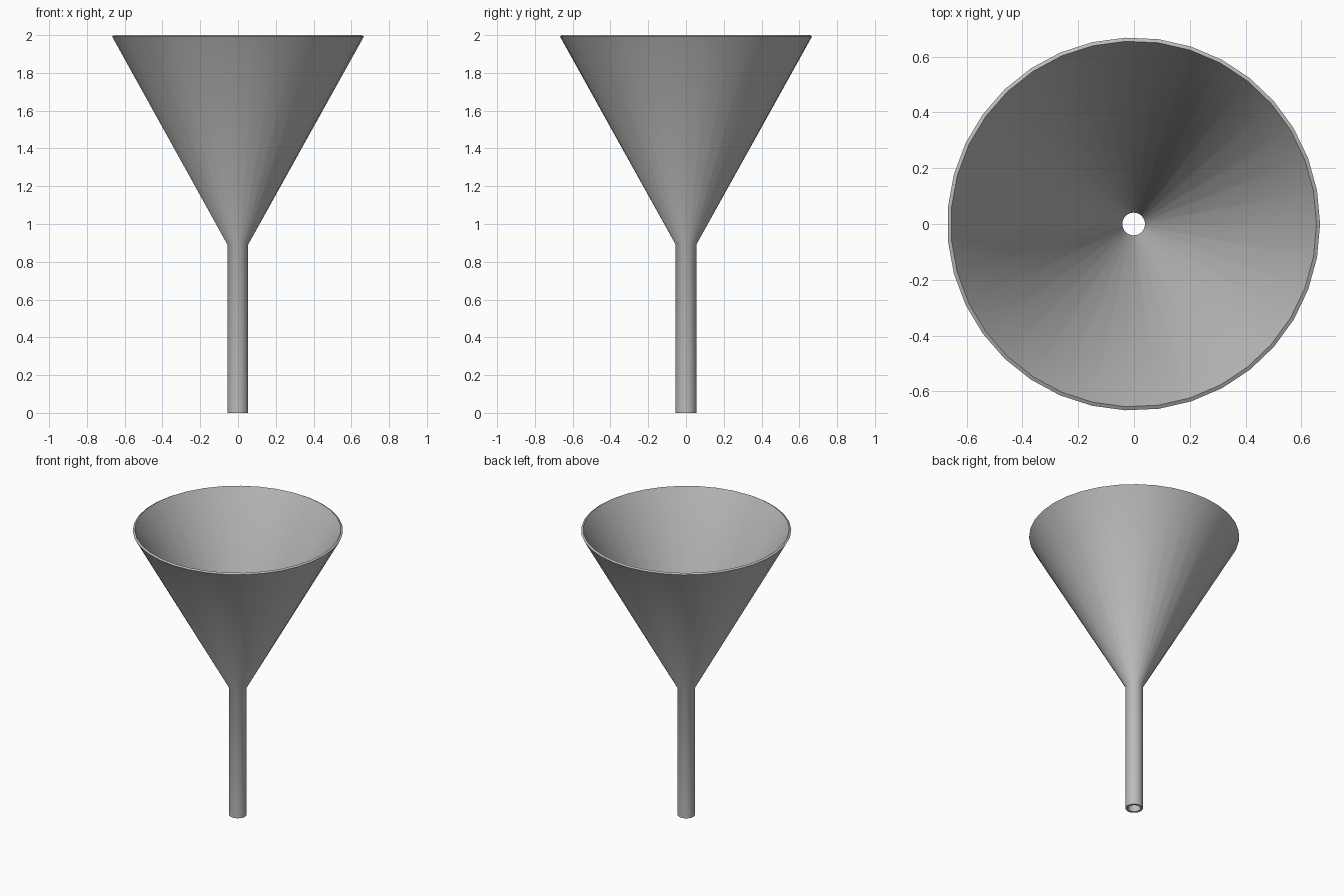
import bpy, bmesh
from math import atan2, cos, sin, tan, tau, radians
from mathutils import Vector

cube = bpy.data.objects.get("Cube")
if cube:
    bpy.data.objects.remove(cube, do_unlink=True)

SIDES = 35
WALL = 0.0148
STEM_R, NECK_Z = 0.0555, 0.892
RIM_R, RIM_Z = 0.668, 1.9928

# Dull grey material
grey = bpy.data.materials.new("dull_grey")
grey.use_nodes = True
colour = (0.5, 0.5, 0.5, 1)
grey.diffuse_color = colour
grey.node_tree.nodes["Principled BSDF"].inputs["Base Color"].default_value = colour

# Wall section: outer side going up, inner side coming down, even thickness
lean = atan2(RIM_R - STEM_R, RIM_Z - NECK_Z)
profile = [
    (STEM_R, 0),
    (STEM_R, NECK_Z),
    (RIM_R, RIM_Z),
    (RIM_R - WALL * cos(lean), RIM_Z + WALL * sin(lean)),
    (STEM_R - WALL, NECK_Z + WALL * tan(lean / 2)),
    (STEM_R - WALL, 0),
]

# Funnel: the section spun around the z axis
bm = bmesh.new()
verts = [bm.verts.new((r, 0, z)) for r, z in profile]
edges = [bm.edges.new((v, verts[i - 1])) for i, v in enumerate(verts)]
bmesh.ops.spin(bm, geom=verts + edges, cent=(0, 0, 0), axis=(0, 0, 1),
               angle=tau, steps=SIDES, use_merge=False)
bmesh.ops.remove_doubles(bm, verts=bm.verts, dist=0.0005)
bmesh.ops.recalc_face_normals(bm, faces=bm.faces)
# Centre the odd-sided outline on x
middle = RIM_R * (1 - cos(tau / SIDES / 2)) / 2
bmesh.ops.translate(bm, verts=bm.verts, vec=Vector((-middle, 0, 0)))

mesh = bpy.data.meshes.new("funnel")
bm.to_mesh(mesh)
bm.free()
mesh.materials.append(grey)
funnel = bpy.data.objects.new("funnel", mesh)
bpy.context.collection.objects.link(funnel)

# Smooth walls with crisp rims
bpy.ops.object.select_all(action="DESELECT")
funnel.select_set(True)
bpy.context.view_layer.objects.active = funnel
bpy.ops.object.shade_smooth_by_angle(angle=radians(40))
